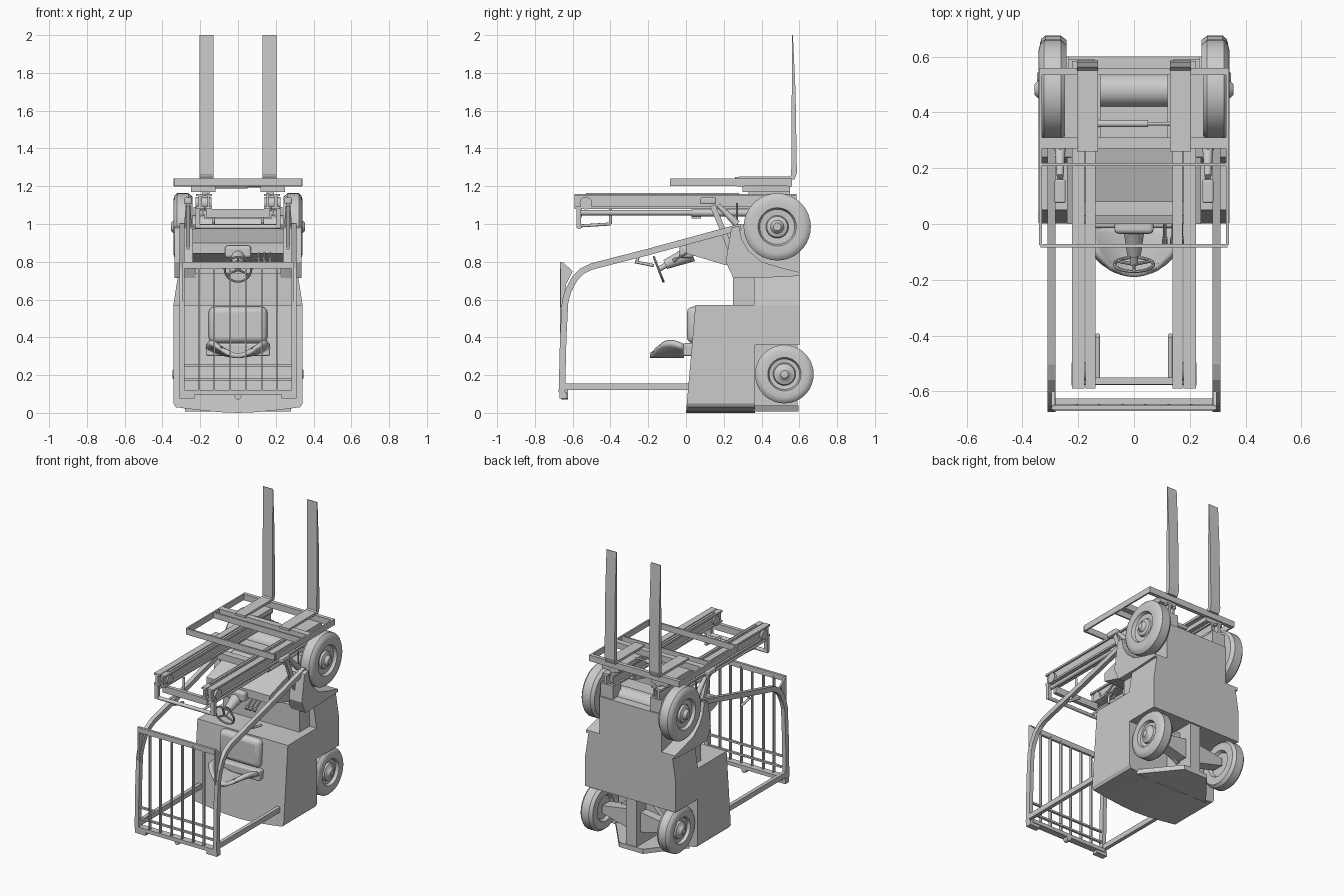
import bpy, bmesh, math
from mathutils import Vector

if "Cube" in bpy.data.objects:
    bpy.data.objects.remove(bpy.data.objects["Cube"])


def finish(name, bm, mirror=False, bevel=0, smooth=False):
    bmesh.ops.recalc_face_normals(bm, faces=bm.faces)
    me = bpy.data.meshes.new(name)
    bm.to_mesh(me)
    bm.free()
    ob = bpy.data.objects.new(name, me)
    bpy.context.collection.objects.link(ob)
    if bevel:
        m = ob.modifiers.new("bevel", 'BEVEL')
        m.width, m.segments, m.limit_method = bevel, 3, 'ANGLE'
    if mirror:
        ob.modifiers.new("mirror", 'MIRROR')
    if smooth:
        bpy.context.view_layer.objects.active = ob
        ob.select_set(True)
        bpy.ops.object.shade_smooth_by_angle(angle=math.radians(35))
        ob.select_set(False)
    return ob


def prism(name, pts, a, b, axis='x', **kw):
    """Extrude a profile (yz for x, xz for y, xy for z) from a to b."""
    put = {'x': lambda p, t: (t, p[0], p[1]), 'y': lambda p, t: (p[0], t, p[1]),
           'z': lambda p, t: (p[0], p[1], t)}[axis]
    bm = bmesh.new()
    lo = [bm.verts.new(put(p, a)) for p in pts]
    hi = [bm.verts.new(put(p, b)) for p in pts]
    bm.faces.new(lo)
    bm.faces.new(hi)
    n = len(pts)
    for i in range(n):
        j = (i + 1) % n
        bm.faces.new((lo[i], lo[j], hi[j], hi[i]))
    return finish(name, bm, **kw)


def box(name, x, y, z, **kw):
    return prism(name, [(y[0], z[0]), (y[1], z[0]), (y[1], z[1]), (y[0], z[1])], x[0], x[1], **kw)


def strip(name, path, w, x0, x1, **kw):
    """Flat bar of width w following a path in the yz plane."""
    ps = [Vector(p) for p in path]
    left, right = [], []
    for i, p in enumerate(ps):
        d = (ps[min(i + 1, len(ps) - 1)] - ps[max(i - 1, 0)]).normalized()
        n = Vector((-d.y, d.x)) * w / 2
        left.append(p + n)
        right.append(p - n)
    return prism(name, left + right[::-1], x0, x1, **kw)


def rod(name, a, b, r, r2=None, sides=14, mirror=False):
    a, b = Vector(a), Vector(b)
    bm = bmesh.new()
    bmesh.ops.create_cone(bm, cap_ends=True, segments=sides, radius1=r, radius2=r2 or r, depth=(b - a).length)
    bm.transform((b - a).to_track_quat('Z', 'Y').to_matrix().to_4x4())
    bmesh.ops.translate(bm, vec=(a + b) / 2, verts=bm.verts)
    return finish(name, bm, mirror=mirror, smooth=True)


def wheel(name, x, y, z, R, w, hub):
    """Tyre, dished rim and hub turned about the x axis, x is the outer face."""
    prof = [(x + hub, 0), (x + hub, .02), (x + hub - .01, .03), (x - .005, .035), (x - .012, .055),
            (x - .025, .06), (x - .022, R * .52), (x - .002, R * .57), (x, R * .8), (x - .006, R * .92),
            (x - .02, R), (x - w + .02, R), (x - w, R * .9), (x - w, R * .57), (x - w + .02, R * .5), (x - w + .02, 0)]
    bm = bmesh.new()
    vs = [bm.verts.new((px, y + r, z)) for px, r in prof]
    es = [bm.edges.new(p) for p in zip(vs, vs[1:])]
    bmesh.ops.spin(bm, geom=vs + es, cent=(0, y, z), axis=(1, 0, 0), angle=2 * math.pi, steps=36)
    bmesh.ops.remove_doubles(bm, verts=bm.verts, dist=1e-5)
    return finish(name, bm, mirror=True, smooth=True)


# Counterweight with a curved rear and a slanted seat deck
half = [(.342, .57), (.342, .05), (.33, .03), (.22, .016), (.1, .004), (0, .0)]
cw = prism("counterweight", half + [(-x, z) for x, z in half[-2::-1]], 0, .365, 'y')
for v in cw.data.vertices:
    if v.co.y < .1:
        v.co.y += .05 * v.co.z / .57
prism("rear_tail", [(-.28, .36), (.28, .36), (.09, .595), (-.09, .595)], .008, .04, 'z')
box("chassis_spine", (-.04, .04), (.36, .59), (.02, .38))
prism("rear_axle", [(-.25, .18), (-.25, .23), (-.06, .26), (.06, .26), (.25, .23), (.25, .18), (.06, .13), (-.06, .13)],
      .47, .55, 'y')
prism("axle_web", [(-.2, .2), (-.06, .33), (.06, .33), (.2, .2), (.05, .12), (-.05, .12)], .46, .49, 'y')

# Chassis between the wheels, footwell and fenders
prism("chassis", [(-.342, .36), (.342, .36), (.342, .57), (.315, .745), (-.315, .745), (-.342, .57)], .36, .6, 'y')
box("footwell", (-.29, .29), (.25, .4), (.55, .74))
box("front_body", (-.235, .235), (.28, .6), (.7, 1.0))
prism("fender", [(.21, .8), (.25, .715), (.40, .715), (.6, .725), (.6, .745), (.5, .77), (.4, .8), (.33, .86),
                 (.295, .92), (.28, .99), (.24, .98)], .225, .335, mirror=True)
prism("dashboard", [(0, .845), (.2, .785), (.3, .77), (.3, .99), (.22, .97), (0, .9)], -.24, .24)

# Wheels
wheel("front_wheel", .342, .483, .985, .178, .1, .014)
wheel("rear_wheel", .338, .521, .205, .155, .095, .01)
rod("front_axle", (-.25, .48, .985), (.25, .48, .985), .06)

# Seat
box("seat_cushion", (-.155, .155), (.005, .08), (.37, .562), bevel=.03, smooth=True)
box("seat_bracket", (-.17, .17), (-.015, .05), (.3, .37), bevel=.012)
bm = bmesh.new()
nu, nv = 14, 8
grid = []
for j in range(nv + 1):
    v = j / nv
    row = []
    for i in range(nu + 1):
        u = 2 * i / nu - 1
        row.append(bm.verts.new((.165 * u * math.sqrt(1 - .75 * v * v), -.01 - .18 * v * (1 - .2 * u * u * v),
                                 .303 + .075 * u * u * (.35 + .65 * math.sin(math.pi * (.15 + .75 * v))))))
    grid.append(row)
for j in range(nv):
    for i in range(nu):
        bm.faces.new((grid[j][i], grid[j][i + 1], grid[j + 1][i + 1], grid[j + 1][i]))
back = finish("seat_back", bm, smooth=True)
sol = back.modifiers.new("thickness", 'SOLIDIFY')
sol.thickness, sol.offset = .025, 0

# Steering column, wheel and levers
axis = Vector((0, -.9, -.35)).normalized()
hub_pos = Vector((0, -.145, .76))
rod("steering_column", hub_pos, (0, .03, .86), .014)
rod("column_cover", (0, -.11, .785), (0, .03, .845), .025, .045, sides=20)
box("instrument_panel", (-.07, .07), (-.035, .04), (.82, .885), bevel=.015)
bpy.ops.mesh.primitive_torus_add(major_segments=28, minor_segments=8, major_radius=.07, minor_radius=.006,
                                 location=hub_pos, rotation=axis.to_track_quat('Z', 'Y').to_euler())
bpy.context.object.name = "steering_wheel"
for k in range(3):
    a = 2 * math.pi * k / 3 + math.pi / 2
    side = axis.cross(Vector((1, 0, 0)))
    rod("steering_spoke", hub_pos, hub_pos + .07 * (Vector((1, 0, 0)) * math.cos(a) + side * math.sin(a)), .006, sides=8)
for x in (.11, .14, .17):
    rod("lever", (x, .03, .86), (x, -.06, .81), .006, sides=8)
    rod("lever_knob", (x, -.05, .817), (x, -.07, .803), .011, sides=10)

# Overhead guard
strip("guard_pillar", [(-.657, .11), (-.65, .4), (-.64, .59), (-.622, .65), (-.59, .71), (-.55, .75), (-.5, .775),
                       (-.2, .852), (.29, .985)], .034, .282, .31, mirror=True)
box("guard_rear_leg", (.285, .31), (-.66, .03), (.12, .155), mirror=True)
prism("guard_gusset", [(-.665, .8), (-.655, .8), (-.6, .75), (-.635, .68), (-.655, .56), (-.665, .56)],
      .284, .296, mirror=True)
box("guard_top_rail", (-.29, .29), (-.667, -.65), (.765, .8))
box("guard_rear_rail", (-.29, .29), (-.67, -.625), (.095, .12))
box("guard_end_lug", (.23, .31), (-.67, -.63), (.075, .11), mirror=True)
for z in (.175, .25):
    box("guard_cross_bar", (-.285, .285), (-.66, -.645), (z - .006, z + .006))
for x in (.04, .125, .205):
    box("guard_bar", (x - .004, x + .004), (-.668, -.648), (.1, .78), mirror=True)
rod("rear_lamp", (0, -.66, .088), (0, -.625, .088), .018)
rod("grab_handle", (.295, -.27, .8), (.295, -.17, .78), .008, mirror=True)
rod("grab_handle_end", (.295, -.26, .8), (.295, -.25, .84), .008, mirror=True)

# Mast: nested I-section channels
for name, x0, x1, y0, y1 in (("outer_mast", .178, .222, -.59, .585), ("inner_mast", .138, .174, -.59, .57)):
    box(name + "_web", (x0 + .012, x1 - .012), (y0, y1), (1.08, 1.16), mirror=True)
    for z in (1.08, 1.147):
        box(name + "_flange", (x0, x1), (y0, y1), (z, z + .013), mirror=True)
box("mast_cross_member", (-.17, .17), (-.575, -.55), (1.035, 1.08))
rod("mast_hoop_bar", (-.225, -.565, .985), (.225, -.565, .985), .012)
box("mast_hoop_arm", (.2, .225), (-.58, -.555), (.98, 1.09), mirror=True)
rod("hoop_return", (.13, -.56, .99), (.13, -.4, 1.0), .008, mirror=True)
rod("hoop_return_end", (.13, -.4, 1.0), (.13, -.4, 1.08), .008, mirror=True)
rod("lift_cylinder", (.2, -.56, 1.06), (.2, .1, 1.06), .014, mirror=True)
rod("lift_cylinder_barrel", (.2, .03, 1.06), (.2, .56, 1.06), .02, mirror=True)
rod("chain_pulley", (.14, -.53, 1.11), (.225, -.53, 1.11), .033, sides=20, mirror=True)
box("mast_middle_brace", (-.18, .18), (.03, .08), (1.03, 1.075))
box("mast_foot", (.14, .235), (.5, .59), (.98, 1.09), mirror=True)
box("lift_chain", (.15, .165), (-.53, .28), (1.16, 1.165), mirror=True)

# Headlamps on tilted stalks
strip("lamp_stalk", [(.14, 1.1), (.19, .98), (.25, .83)], .03, .255, .275, mirror=True)
box("headlamp", (.245, .285), (.075, .16), (1.105, 1.14), mirror=True, bevel=.008)
rod("tilt_cylinder", (.265, .27, 1.0), (.265, .17, 1.1), .02, .012, mirror=True)
rod("tilt_hose", (.265, .27, .95), (.265, .27, 1.11), .005, sides=8, mirror=True)

# Carriage and load backrest
box("carriage_upper_bar", (-.34, .34), (.27, .31), (1.198, 1.24))
box("carriage_lower_bar", (-.34, .34), (.535, .56), (1.198, 1.24))
box("carriage_roller_plate", (.12, .25), (.3, .55), (1.17, 1.2), mirror=True)
box("carriage_roller_arm", (.15, .19), (.33, .55), (1.09, 1.18), mirror=True)
rod("side_shift_cylinder", (-.13, .36, 1.2), (.05, .36, 1.2), .013)
rod("side_shift_rod", (.05, .36, 1.2), (.13, .36, 1.2), .006)
box("backrest_side", (.33, .341), (-.075, .56), (1.2, 1.24), mirror=True)
box("backrest_top", (-.335, .335), (-.085, -.072), (1.2, 1.24))
box("backrest_cross_bar", (-.335, .335), (.208, .218), (1.2, 1.24))

# Forks with tapered blades
prism("fork", [(.26, 1.235), (.26, 1.25), (.55, 1.252), (.557, 1.26), (.562, 2.0), (.566, 2.0), (.58, 1.7), (.587, 1.27),
               (.575, 1.235)], .13, .205, mirror=True)
